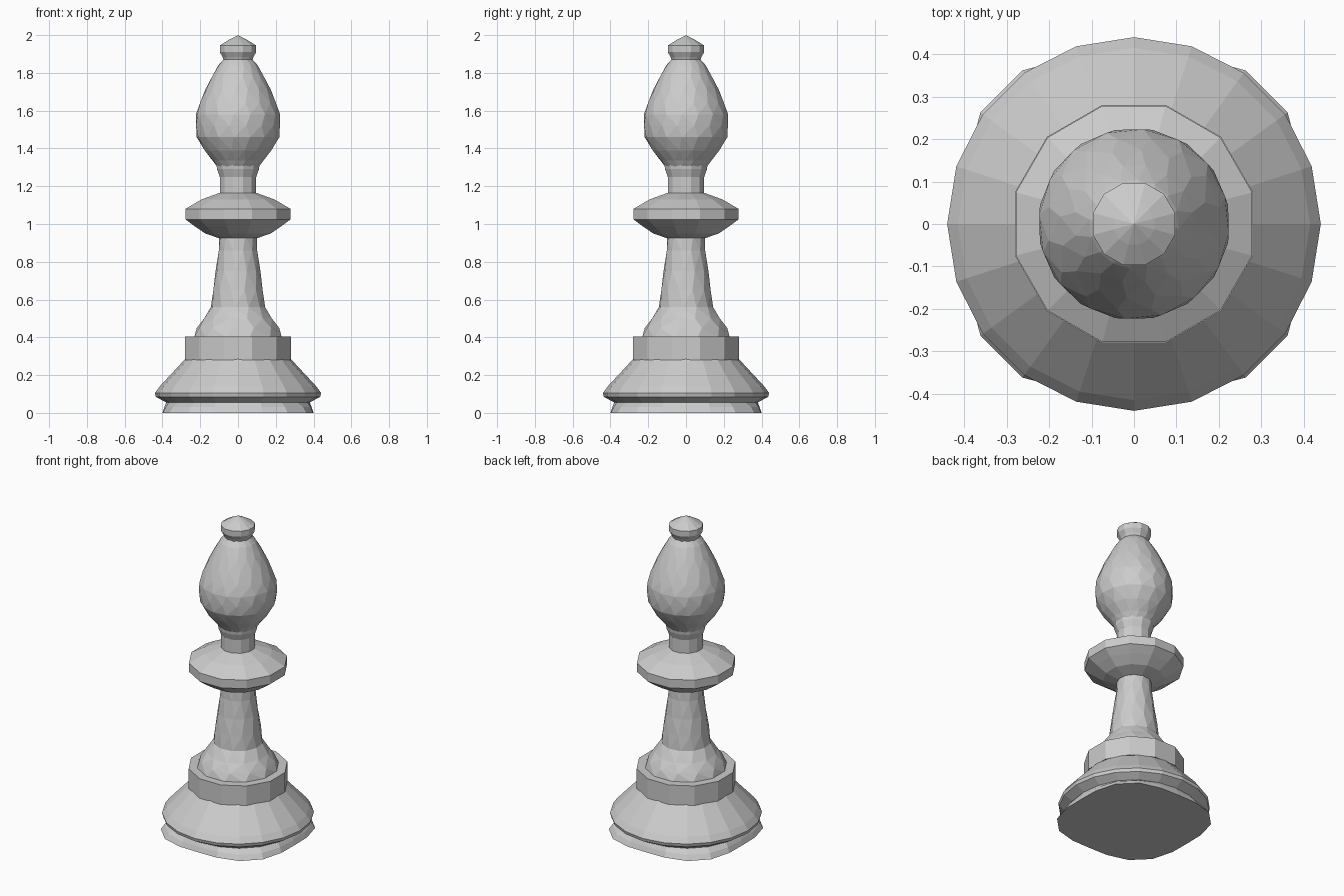
import bpy, bmesh
from math import sin, cos, pi

old = bpy.data.objects.get("Cube")
if old:
    bpy.data.objects.remove(old, do_unlink=True)

grey = bpy.data.materials.new("stone_grey")
grey.use_nodes = True
colour = (0.6, 0.6, 0.6, 1)
grey.diffuse_color = colour
grey.node_tree.nodes["Principled BSDF"].inputs["Base Color"].default_value = colour


def turned(name, profile, sides, start=0.0, twist=0.0):
    """Lathe (radius, height, diagonal swell) rings into one closed faceted part."""
    bm = bmesh.new()
    rings = []
    for level, (radius, z, *swell) in enumerate(profile):
        k = swell[0] if swell else 0
        if radius == 0:
            rings.append([bm.verts.new((0, 0, z))])
            continue
        ring = []
        for i in range(sides):
            a = 2 * pi * (i + start + twist * (level % 2)) / sides
            r = radius * (1 + k * sin(2 * a) ** 2)
            ring.append(bm.verts.new((r * cos(a), r * sin(a), z)))
        rings.append(ring)
    for low, high in zip(rings, rings[1:]):
        for i in range(sides):
            j = (i + 1) % sides
            if len(high) == 1:
                bm.faces.new((low[i], low[j], high[0]))
            else:
                bm.faces.new((low[i], low[j], high[j], high[i]))
    bm.faces.new(rings[0][::-1])
    if len(rings[-1]) > 1:
        bm.faces.new(rings[-1])
    bmesh.ops.recalc_face_normals(bm, faces=bm.faces)
    # Split the twisted quads into flat facets
    if twist:
        bmesh.ops.triangulate(bm, faces=[f for f in bm.faces if len(f.verts) == 4])
    mesh = bpy.data.meshes.new(name)
    bm.to_mesh(mesh)
    bm.free()
    mesh.materials.append(grey)
    obj = bpy.data.objects.new(name, mesh)
    bpy.context.collection.objects.link(obj)


# Wide foot with a squared-off lower lip and rounded rim
turned("base", [(0.4, 0, 0.13), (0.39, 0.03, 0.1), (0.38, 0.055, 0.03),
                (0.435, 0.085), (0.44, 0.105), (0.415, 0.14), (0.28, 0.285)], 20)

# Straight drum above the foot
turned("plinth", [(0.29, 0.28), (0.29, 0.405)], 12, 0.5)

# Flared, tapering column
turned("stem", [(0.24, 0.4), (0.22, 0.45), (0.185, 0.5), (0.145, 0.56), (0.135, 0.65),
                (0.12, 0.75), (0.105, 0.86), (0.1, 0.94)], 12, 0.5, 0.25)

# Lens-shaped ring
turned("collar", [(0.105, 0.925), (0.18, 0.95), (0.24, 0.99), (0.288, 1.025),
                  (0.288, 1.08), (0.2, 1.13), (0.1, 1.165)], 12, 0.5)

# Short neck
turned("neck", [(0.1, 1.15), (0.1, 1.25), (0.115, 1.29), (0.12, 1.33)], 12, 0.5)

# Teardrop head
turned("head", [(0.11, 1.3), (0.135, 1.335), (0.18, 1.39), (0.22, 1.46), (0.226, 1.52),
                (0.224, 1.58), (0.205, 1.64), (0.175, 1.71), (0.14, 1.78),
                (0.105, 1.84), (0.075, 1.875)], 16, 0.5, 0.25)

# Small button on top
turned("finial", [(0.075, 1.86), (0.085, 1.885), (0.1, 1.91), (0.1, 1.945),
                  (0.05, 1.975), (0, 2.0)], 12, 0.5)
